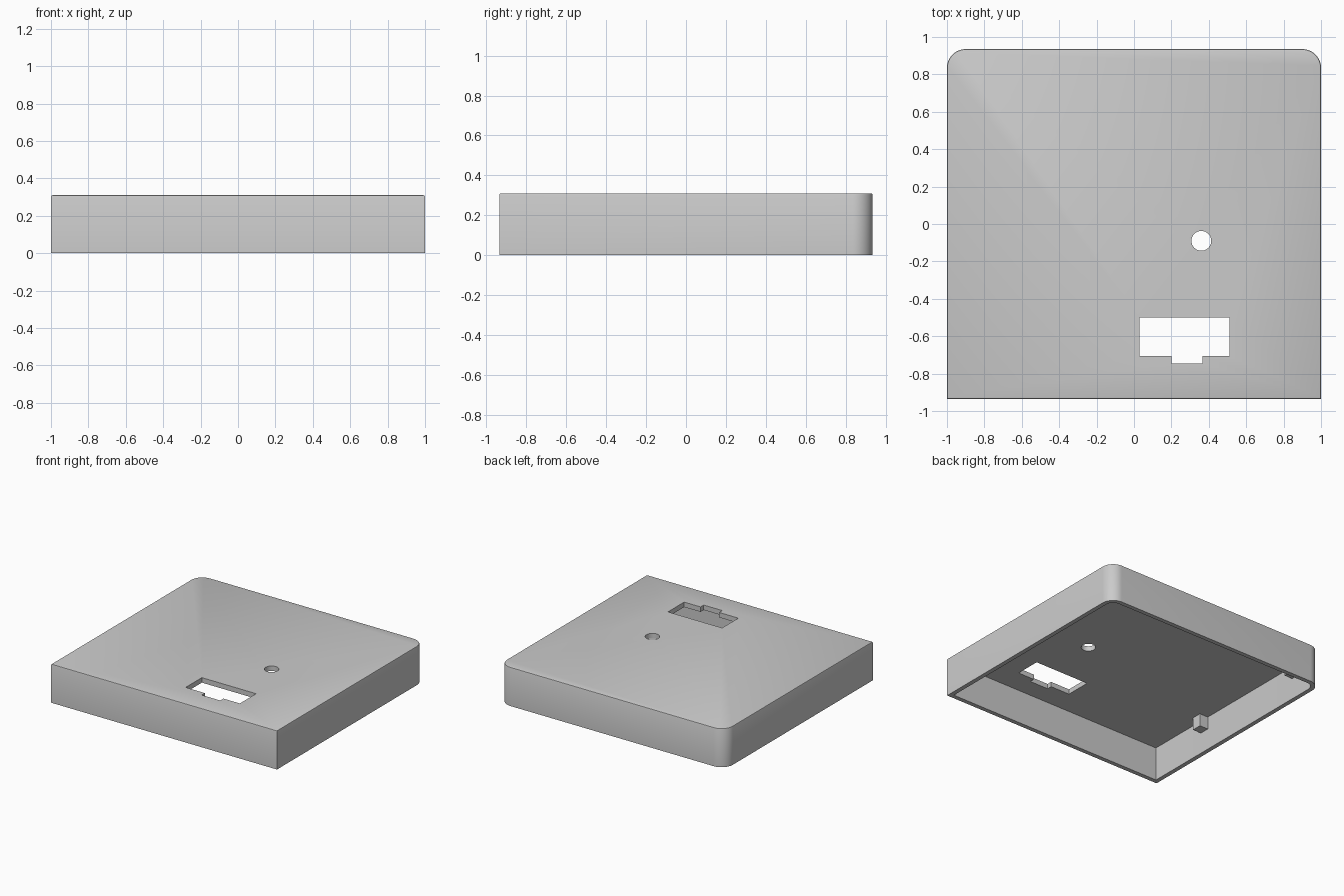
import bpy, bmesh, math

if "Cube" in bpy.data.objects:
    bpy.data.objects.remove(bpy.data.objects["Cube"])

HALF_X, HALF_Y, HEIGHT = 1.0, 0.935, 0.31
WALL, ROOF = 0.035, 0.04
CEILING = HEIGHT - ROOF

grey = bpy.data.materials.new("plain grey")
grey.use_nodes = True
grey.diffuse_color = (0.6, 0.6, 0.6, 1)
grey.node_tree.nodes["Principled BSDF"].inputs["Base Color"].default_value = (0.6, 0.6, 0.6, 1)


def arc(cx, cy, r, start, sweep, steps):
    """Points along an arc, angles in degrees."""
    angles = [math.radians(start + sweep * i / steps) for i in range(steps + 1)]
    return [(cx + r * math.cos(a), cy + r * math.sin(a)) for a in angles]


def shell_outline(inset, back_radius):
    """Rectangle with rounded back corners and crisp front corners."""
    x, y, r = HALF_X - inset, HALF_Y - inset, back_radius
    right = arc(x - r, y - r, r, 0, 90, 12)
    left = [(-px, py) for px, py in reversed(right)]
    return [(-x, -y), (x, -y)] + right + left


def prism(name, outline, z0, z1, top_bevel=0.0):
    """Extrude an outline from z0 to z1, optionally softening the top rim."""
    bm = bmesh.new()
    base = bm.faces.new([bm.verts.new((x, y, z0)) for x, y in outline])
    top = bmesh.ops.extrude_face_region(bm, geom=[base], use_keep_orig=True)["geom"]
    verts = [g for g in top if isinstance(g, bmesh.types.BMVert)]
    bmesh.ops.translate(bm, verts=verts, vec=(0, 0, z1 - z0))
    bmesh.ops.recalc_face_normals(bm, faces=bm.faces)
    if top_bevel:
        rim = [e for e in bm.edges if all(abs(v.co.z - z1) < 1e-5 for v in e.verts)]
        bmesh.ops.bevel(bm, geom=rim, offset=top_bevel, segments=2, profile=0.5,
                        affect='EDGES')
    mesh = bpy.data.meshes.new(name)
    bm.to_mesh(mesh)
    bm.free()
    mesh.materials.append(grey)
    obj = bpy.data.objects.new(name, mesh)
    bpy.context.collection.objects.link(obj)
    return obj


def activate(obj):
    bpy.ops.object.select_all(action='DESELECT')
    obj.select_set(True)
    bpy.context.view_layer.objects.active = obj


def cut(target, cutter):
    """Subtract the cutter from the target, then discard it."""
    cutter.hide_render = True
    mod = target.modifiers.new(cutter.name, 'BOOLEAN')
    mod.operation, mod.solver, mod.object = 'DIFFERENCE', 'EXACT', cutter
    activate(target)
    bpy.ops.object.modifier_apply(modifier=mod.name)
    bpy.data.objects.remove(cutter)


# Cover shell, hollow and open underneath
shell = prism("cover_shell", shell_outline(0, 0.1), 0, HEIGHT, top_bevel=0.008)
cut(shell, prism("cavity_cutter", shell_outline(WALL, 0.1 - WALL), -0.1, CEILING))

# Notched window and round hole through the roof
window = [(0.03, -0.5), (0.03, -0.705), (0.2, -0.705), (0.2, -0.745),
          (0.365, -0.745), (0.365, -0.705), (0.51, -0.705), (0.51, -0.5)]
cut(shell, prism("window_cutter", window, CEILING - 0.1, HEIGHT + 0.1))
cut(shell, prism("round_hole_cutter", arc(0.36, -0.09, 0.053, 0, 360, 32)[:-1],
                 CEILING - 0.1, HEIGHT + 0.1))
activate(shell)
bpy.ops.object.shade_smooth_by_angle(angle=math.radians(30))

# Small mounting blocks under the roof, against both side walls
for side, sx in (("left", 1), ("right", -1)):
    for place, y in (("front", -0.35), ("back", 0.69)):
        x0, x1 = sx * (HALF_X - WALL + 0.005), sx * (HALF_X - WALL - 0.075)
        block = [(x0, y - 0.04), (x1, y - 0.04), (x1, y + 0.04), (x0, y + 0.04)]
        prism(f"{place}_{side}_mounting_block", block, CEILING - 0.1, CEILING + 0.005)
